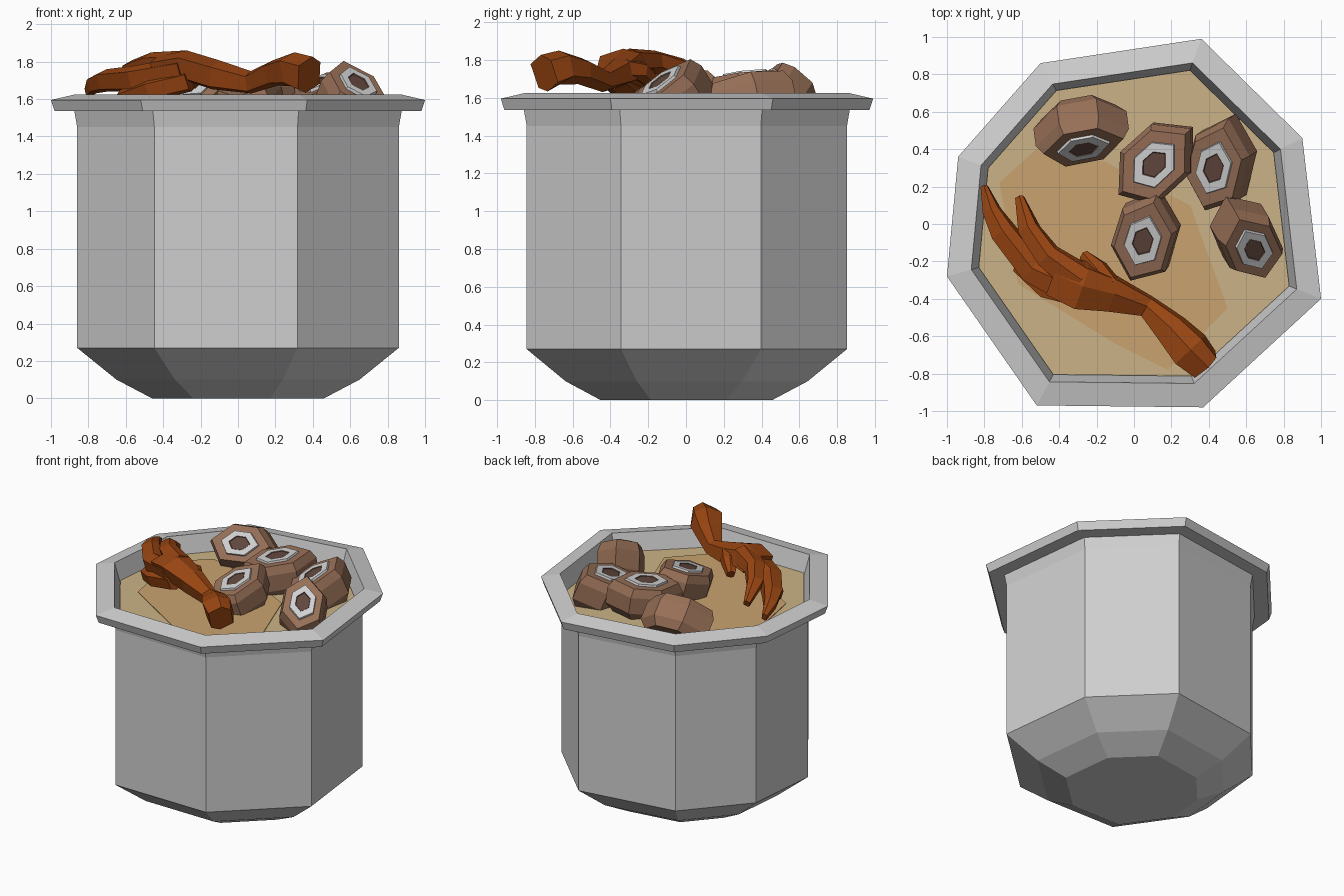
import bpy, bmesh, math
from mathutils import Vector

cube = bpy.data.objects.get("Cube")
if cube:
    bpy.data.objects.remove(cube)


def material(name, colour):
    m = bpy.data.materials.new(name)
    m.use_nodes = True
    m.diffuse_color = (*colour, 1)
    for node in m.node_tree.nodes:
        if node.type == 'BSDF_PRINCIPLED':
            node.inputs["Base Color"].default_value = (*colour, 1)
    return m


metal = material("pale metal", (0.62, 0.62, 0.62))
broth = material("tan broth", (0.60, 0.45, 0.24))
rich_broth = material("rich broth", (0.59, 0.37, 0.16))
meat = material("brown meat", (0.31, 0.16, 0.095))
bone = material("pale bone", (0.64, 0.64, 0.65))
marrow = material("dark marrow", (0.12, 0.064, 0.047))
orange = material("burnt orange", (0.32, 0.06, 0.006))


def loft(name, rings, mats, bands=None, caps=(True, True)):
    """Skin a list of equal-length point rings; bands gives a material per step."""
    bm = bmesh.new()
    rows = [[bm.verts.new(p) for p in ring] for ring in rings]
    n = len(rows[0])
    for k in range(len(rows) - 1):
        for i in range(n):
            j = (i + 1) % n
            f = bm.faces.new((rows[k][i], rows[k][j], rows[k + 1][j], rows[k + 1][i]))
            f.material_index = bands[k] if bands else 0
    if caps[0]:
        bm.faces.new(rows[0][::-1])
    if caps[1]:
        f = bm.faces.new(rows[-1])
        f.material_index = len(mats) - 1
    bmesh.ops.recalc_face_normals(bm, faces=bm.faces)
    mesh = bpy.data.meshes.new(name)
    bm.to_mesh(mesh)
    bm.free()
    for m in mats:
        mesh.materials.append(m)
    ob = bpy.data.objects.new(name, mesh)
    bpy.context.collection.objects.link(ob)
    return ob


# Pot: one uneven octagon scaled up the profile, from base to inner wall
outline = [(0.36, 0.99), (-0.50, 0.86), (-0.94, 0.36), (-1.0, -0.28),
           (-0.52, -0.97), (0.37, -0.98), (1.0, -0.40), (0.90, 0.46)]


def octagon(scale, z):
    return [(x * scale, y * scale, z) for x, y in outline]


profile = [(0.46, 0), (0.65, 0.10), (0.86, 0.27), (0.86, 1.45), (0.875, 1.535),
           (0.98, 1.535), (1.0, 1.595), (0.87, 1.625), (0.825, 1.46)]
loft("pot", [octagon(s, z) for s, z in profile], [metal], caps=(True, False))

# Broth surface with a richer patch
loft("broth", [octagon(0.83, 1.47), octagon(0.83, 1.495)], [broth])
patch = [(-0.72, 0.22), (-0.62, -0.32), (-0.1, -0.64), (0.18, -0.78),
         (0.5, -0.45), (0.3, 0.1), (-0.15, 0.33), (-0.5, 0.42)]
loft("broth_patch", [[(x, y, z) for x, y in patch] for z in (1.49, 1.50)], [rich_broth])

# Meat chunks: bevelled hexagonal prisms with a bone ring and marrow centre
hexagon = [(1, 0.3), (0.35, 1), (-0.5, 0.8), (-1, -0.2), (-0.45, -1), (0.5, -0.75)]
steps = [(0.78, -1.0, 0), (1, -0.75, 0), (1, -0.25, 0), (0.86, 0, 0),
         (0.57, 0, 0), (0.55, 0.06, 1), (0.32, 0.06, 1), (0.30, 0.04, 2)]


def chunk(name, centre, normal, angle, rx, ry, depth):
    n = Vector(normal).normalized()
    a = math.radians(angle)
    u = Vector((math.cos(a), math.sin(a), 0))
    u = (u - n * u.dot(n)).normalized()
    v = n.cross(u)
    c = Vector(centre)
    rings = [[c + u * (p * rx * s) + v * (q * ry * s) + n * (d * depth)
              for p, q in hexagon] for s, d, _ in steps]
    loft(name, rings, [meat, bone, marrow], [k for _, _, k in steps[1:]])


chunk("meat_middle_back", (0.11, 0.32, 1.72), (-0.1, -0.08, 1), 32, 0.26, 0.19, 0.24)
chunk("meat_back_left", (0.43, 0.30, 1.68), (-0.3, -0.2, 0.9), 62, 0.26, 0.18, 0.26)
chunk("meat_back_right", (-0.27, 0.41, 1.68), (0.1, -0.75, 0.65), 0, 0.25, 0.17, 0.25)
chunk("meat_middle", (0.05, -0.09, 1.68), (-0.15, -0.25, 0.9), 62, 0.25, 0.18, 0.22)
chunk("meat_left", (0.64, -0.13, 1.68), (0.3, -0.5, 0.8), 108, 0.24, 0.17, 0.27)


# Clawed foot: square-ish limbs lofted along paths of (x, y, z, half width, half height)
def limb(name, path):
    rings = []
    for i, (x, y, z, w, h) in enumerate(path):
        a = Vector(path[max(i - 1, 0)][:3])
        b = Vector(path[min(i + 1, len(path) - 1)][:3])
        t = (b - a).normalized()
        side = t.cross(Vector((0, 0, 1))).normalized()
        up = side.cross(t)
        rings.append([Vector((x, y, z)) + side * (p * w) + up * (q * h)
                      for p, q in ((1, -0.5), (0.75, 0.7), (0, 1), (-1, 0.5), (-0.7, -0.8), (0, -1))])
    loft(name, rings, [orange])


limb("foot_leg", [(0.38, -0.75, 1.73, 0.09, 0.10), (0.30, -0.67, 1.76, 0.11, 0.09),
                  (0.20, -0.56, 1.74, 0.09, 0.07), (0.07, -0.44, 1.69, 0.06, 0.06),
                  (-0.12, -0.37, 1.73, 0.10, 0.08), (-0.28, -0.33, 1.78, 0.13, 0.08),
                  (-0.42, -0.27, 1.76, 0.12, 0.07)])
limb("foot_outer_toe", [(-0.28, -0.36, 1.75, 0.10, 0.08), (-0.54, -0.24, 1.71, 0.08, 0.07),
                        (-0.70, -0.04, 1.70, 0.07, 0.06), (-0.76, 0.07, 1.68, 0.05, 0.05),
                        (-0.80, 0.20, 1.64, 0.02, 0.03)])
limb("foot_middle_toe", [(-0.28, -0.30, 1.79, 0.09, 0.07), (-0.46, -0.17, 1.79, 0.07, 0.06),
                         (-0.56, -0.03, 1.75, 0.06, 0.06), (-0.61, 0.14, 1.67, 0.025, 0.03)])
limb("foot_inner_toe", [(-0.14, -0.33, 1.75, 0.07, 0.06), (-0.20, -0.24, 1.74, 0.06, 0.05),
                        (-0.26, -0.17, 1.68, 0.03, 0.04)])
limb("foot_lower_toe", [(-0.26, -0.38, 1.70, 0.07, 0.06), (-0.46, -0.32, 1.65, 0.08, 0.06),
                        (-0.62, -0.22, 1.60, 0.04, 0.05)])
